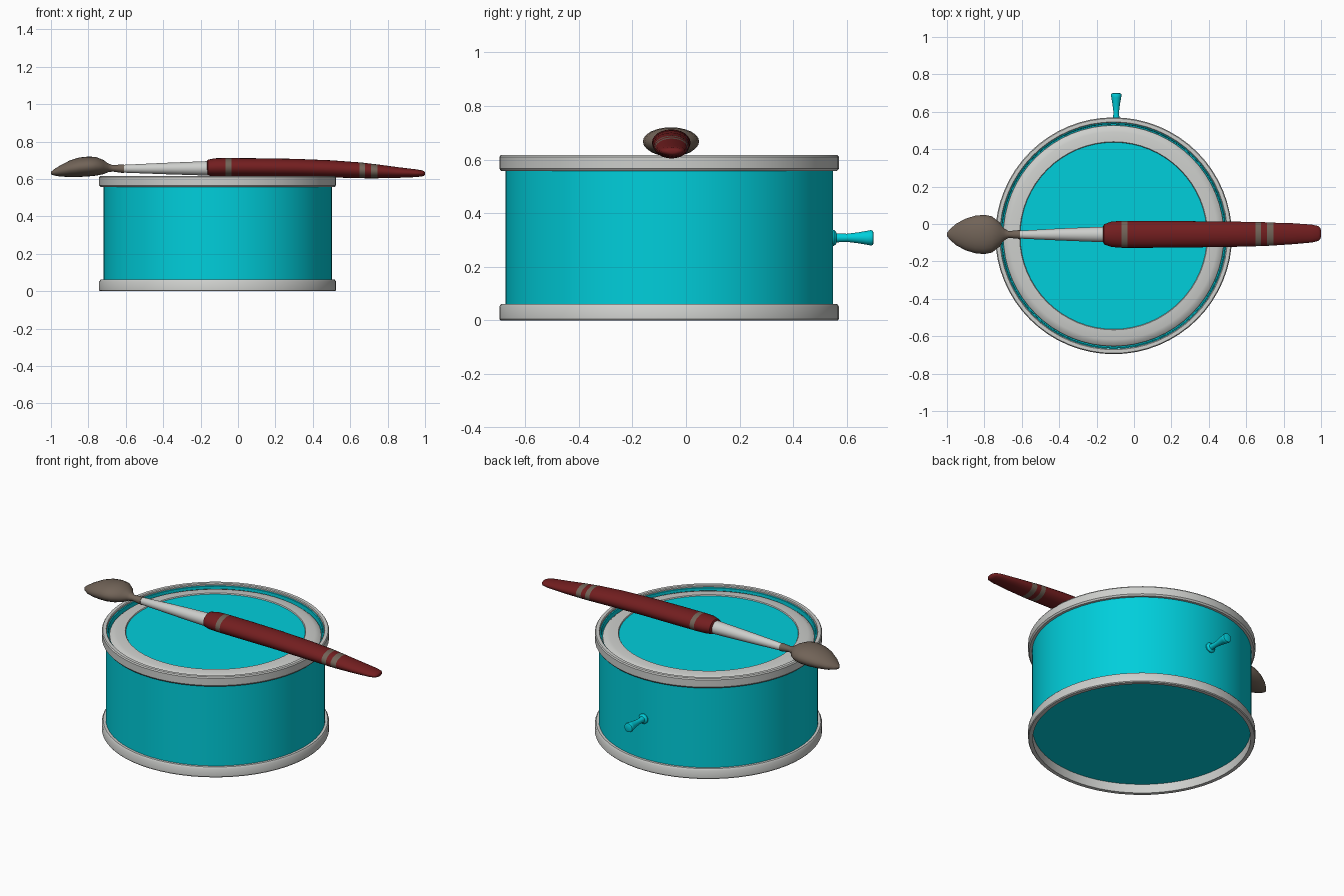
import bpy, bmesh, math

CX, CY = -0.109, -0.063   # can axis
BY = -0.006               # sideways shift of the brush


def material(name, rgb):
    m = bpy.data.materials.new(name)
    m.diffuse_color = (*rgb, 1)
    return m


teal = material("teal paint", (0.0, 0.62, 0.71))
grey = material("light grey metal", (0.61, 0.62, 0.60))
red = material("dark red wood", (0.17, 0.013, 0.014))
brown = material("brown bristle", (0.165, 0.125, 0.096))


def finish(name, bm, mats, angle=35):
    bmesh.ops.remove_doubles(bm, verts=bm.verts, dist=1e-5)
    bmesh.ops.recalc_face_normals(bm, faces=bm.faces)
    me = bpy.data.meshes.new(name)
    bm.to_mesh(me)
    bm.free()
    for m in mats:
        me.materials.append(m)
    ob = bpy.data.objects.new(name, me)
    bpy.context.collection.objects.link(ob)
    bpy.ops.object.select_all(action='DESELECT')
    ob.select_set(True)
    bpy.context.view_layer.objects.active = ob
    bpy.ops.object.shade_smooth_by_angle(angle=math.radians(angle))
    return ob


def loft(name, rings, mats, closed=False, rule=None, angle=35):
    """Skin a list of vertex rings; closed joins last ring to first, else ends are capped."""
    bm = bmesh.new()
    vs = [[bm.verts.new(p) for p in r] for r in rings]
    n = len(vs[0])
    pairs = list(zip(vs, vs[1:])) + ([(vs[-1], vs[0])] if closed else [])
    for a, b in pairs:
        for i in range(n):
            j = (i + 1) % n
            bm.faces.new((a[i], a[j], b[j], b[i]))
    if not closed:
        bm.faces.new(vs[0])
        bm.faces.new(vs[-1])
    if rule:
        for f in bm.faces:
            f.material_index = rule(f.calc_center_median())
    return finish(name, bm, mats, angle)


def lathe(name, profile, mat, closed=False, n=64):
    rings = [[(CX + r * math.cos(2 * math.pi * i / n), CY + r * math.sin(2 * math.pi * i / n), z)
              for i in range(n)] for r, z in profile]
    return loft(name, rings, [mat], closed)


def along_x(name, stations, mats, rule=None, n=24):
    """Stations are (x, y centre, z centre, y radius, z radius)."""
    rings = [[(x, y + BY + ry * math.cos(2 * math.pi * i / n),
               z + rz * math.sin(2 * math.pi * i / n))
              for i in range(n)] for x, y, z, ry, rz in stations]
    return loft(name, rings, mats, False, rule, 40)


# can body: recessed underside, thin inner lip at the top
lathe("can_body", [(0.611, 0.055), (0.611, 0.60), (0.603, 0.605),
                   (0.598, 0.603), (0.597, 0.575)], teal)

# rims at both ends
lathe("bottom_rim", [(0.607, 0.0), (0.629, 0.0), (0.633, 0.005), (0.633, 0.052),
                     (0.626, 0.062), (0.607, 0.062)], grey, True)
lathe("top_rim", [(0.605, 0.557), (0.626, 0.557), (0.633, 0.566), (0.633, 0.61),
                  (0.628, 0.617), (0.609, 0.617), (0.605, 0.612)], grey, True)

# lid: wide grey ring with a rounded outer edge, around a teal disc
lathe("lid_ring", [(0.592, 0.57), (0.59, 0.585), (0.575, 0.597), (0.555, 0.603), (0.515, 0.605),
                   (0.503, 0.606), (0.499, 0.599), (0.499, 0.57)], grey, True)
lathe("lid_disc", [(0.5, 0.574), (0.5, 0.60)], teal)

# small flared peg on the back
peg = [(0.53, 0.03), (0.552, 0.03), (0.558, 0.025), (0.562, 0.017), (0.60, 0.015), (0.64, 0.02),
       (0.675, 0.026), (0.69, 0.029), (0.697, 0.026), (0.70, 0.018)]
loft("back_peg", [[(-0.095 + r * math.cos(i * math.pi / 10), y, 0.308 + r * math.sin(i * math.pi / 10))
                   for i in range(20)] for y, r in peg], [teal])

# brush bristles, with the thin neck that enters the ferrule
along_x("brush_bristles", [
    (-1.0, -0.05, 0.632, 0.008, 0.006), (-0.985, -0.05, 0.635, 0.028, 0.016),
    (-0.95, -0.05, 0.643, 0.058, 0.03), (-0.90, -0.05, 0.655, 0.085, 0.044),
    (-0.85, -0.05, 0.663, 0.1, 0.052), (-0.80, -0.05, 0.667, 0.105, 0.053),
    (-0.76, -0.05, 0.668, 0.097, 0.05), (-0.72, -0.05, 0.664, 0.066, 0.038),
    (-0.695, -0.05, 0.66, 0.032, 0.024), (-0.67, -0.05, 0.657, 0.018, 0.017),
    (-0.61, -0.05, 0.655, 0.024, 0.024)], [brown])

# metal ferrule
along_x("brush_ferrule", [
    (-0.66, -0.052, 0.650, 0.009, 0.012), (-0.61, -0.051, 0.655, 0.021, 0.021),
    (-0.40, -0.05, 0.656, 0.032, 0.03), (-0.15, -0.05, 0.657, 0.042, 0.039)], [grey])


# handle, with three painted bands picked by position along x
def band(c):
    return int(any(a < c.x < b for a, b in ((-0.066, -0.036), (0.65, 0.68), (0.71, 0.745))))


along_x("brush_handle", [
    (-0.165, -0.049, 0.66, 0.042, 0.038), (-0.16, -0.049, 0.661, 0.054, 0.043),
    (-0.12, -0.049, 0.663, 0.068, 0.048), (-0.066, -0.049, 0.663, 0.072, 0.049),
    (-0.036, -0.049, 0.663, 0.072, 0.049), (0.10, -0.049, 0.662, 0.072, 0.049),
    (0.30, -0.049, 0.66, 0.07, 0.048), (0.50, -0.049, 0.654, 0.068, 0.046),
    (0.65, -0.048, 0.647, 0.065, 0.042), (0.68, -0.048, 0.645, 0.064, 0.041),
    (0.71, -0.048, 0.643, 0.063, 0.039), (0.745, -0.048, 0.641, 0.061, 0.037),
    (0.85, -0.046, 0.635, 0.056, 0.029), (0.95, -0.045, 0.631, 0.048, 0.021),
    (0.985, -0.045, 0.630, 0.04, 0.016), (0.997, -0.045, 0.630, 0.028, 0.011),
    (1.0, -0.045, 0.630, 0.015, 0.006)], [red, brown], band)
